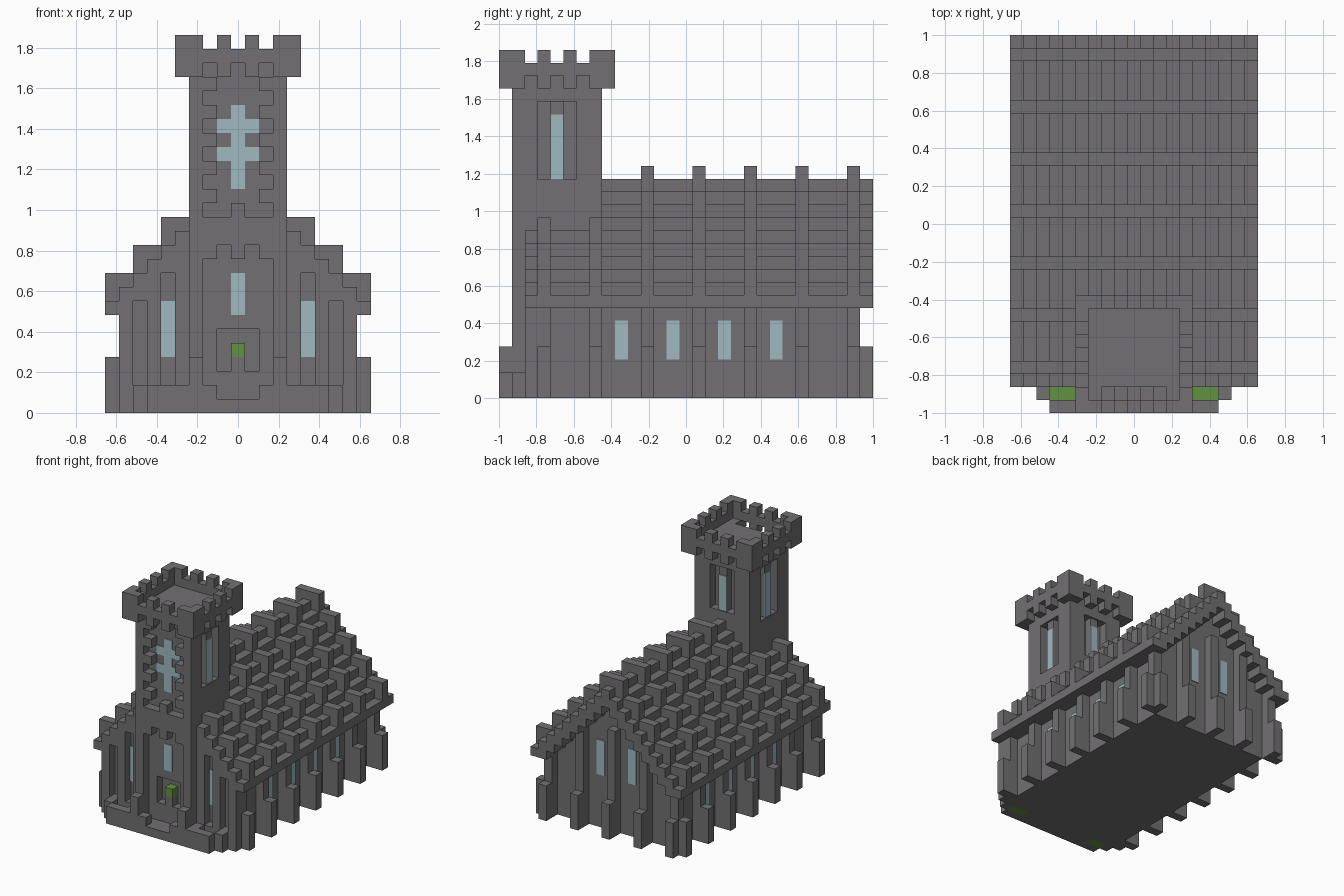
import bpy, bmesh
from mathutils import Vector

if "Cube" in bpy.data.objects:
    bpy.data.objects.remove(bpy.data.objects["Cube"], do_unlink=True)

U = 2 / 29  # one block


def material(name, rgb):
    m = bpy.data.materials.new(name)
    m.use_nodes = True
    m.diffuse_color = (*rgb, 1)
    m.node_tree.nodes["Principled BSDF"].inputs["Base Color"].default_value = (*rgb, 1)
    return m


STONE = material("grey stone", (0.168, 0.162, 0.168))
GLASS = material("pale blue glass", (0.35, 0.49, 0.53))
GRASS = material("green grass", (0.12, 0.29, 0.05))


class Part:
    """Collects boxes given in block units; x is centred, y counts from the front."""

    def __init__(self):
        self.bm = bmesh.new()

    def box(self, x0, x1, y0, y1, z0, z1):
        lo, hi = Vector((x0, y0, z0)), Vector((x1, y1, z1))
        verts = bmesh.ops.create_cube(self.bm, size=1)["verts"]
        for v in verts:
            p = (lo + hi) / 2 + v.co * (hi - lo)
            v.co = Vector((p.x * U, p.y * U - 1, p.z * U))

    def pair(self, x0, x1, *rest):
        self.box(x0, x1, *rest)
        self.box(-x1, -x0, *rest)

    def finish(self, name, mat):
        mesh = bpy.data.meshes.new(name)
        self.bm.to_mesh(mesh)
        self.bm.free()
        mesh.materials.append(mat)
        ob = bpy.data.objects.new(name, mesh)
        bpy.context.collection.objects.link(ob)


RIBS = range(3, 28, 4)

# Nave body with stepped gables
p = Part()
for k in range(8):
    p.pair(k - 0.5, k + 0.5, 3, 27, 0, 16 - k)
p.finish("nave_walls", STONE)

# Side, back and front buttresses
p = Part()
for y in RIBS:
    p.pair(7.5, 8.5, y, y + 1, 0, 7)
    p.pair(8.5, 9.5, y, y + 1, 0, 4)
for k in (0, 4, 8):
    p.pair(k - 0.5, k + 0.5, 27, 28, 0, min(16 - k, 12))
    p.pair(k - 0.5, k + 0.5, 28, 29, 0, 4)
p.pair(3.5, 4.5, 2, 3, 0, 11)
p.pair(5.5, 6.5, 2, 3, 0, 9)
p.pair(7.5, 8.5, 2, 3, 0, 7)
p.pair(3.5, 7.5, 2, 3, 0, 2)
p.finish("buttresses", STONE)

# Stepped roof and its raised ribs
roof, ribs = Part(), Part()
for k in range(10):
    roof.pair(k - 0.5, k + 0.5, 2, 29, max(7, 15 - k), 17 - k)
    top = 18 - 2 * (k // 2)
    for y in RIBS:
        ribs.pair(k - 0.5, k + 0.5, y, y + 1, 16 - k, top)
roof.finish("roof", STONE)
ribs.finish("roof_ribs", STONE)

# Tower: core, corner piers, lower walls and grooved upper walls
p = Part()
p.box(-2.5, 2.5, 3, 7, 0, 25)
p.pair(2.5, 3.5, 1, 3, 0, 25)
p.pair(2.5, 3.5, 6, 8, 0, 25)
p.pair(2.5, 3.5, 3, 6, 0, 17)
p.pair(2.5, 3.5, 3, 6, 23, 25)
p.pair(2.5, 3.3, 4, 5, 17, 23)
p.pair(1.5, 2.5, 7, 8, 0, 25)
p.box(-1.5, 1.5, 7, 8, 0, 17)
p.box(-1.5, 1.5, 7, 8, 23, 25)
p.box(-0.5, 0.5, 7, 7.8, 17, 23)
p.finish("tower", STONE)

# Tower front: portal arch, toothed surround and door pedestal
p = Part()
p.box(-2.5, 2.5, 2, 3, 11, 25)
p.pair(1.5, 2.5, 2, 3, 0, 11)
p.box(-1.5, 1.5, 2, 3, 6, 11)
p.box(-2.5, 2.5, 1, 2, 12, 14)
p.pair(1.5, 2.5, 1, 2, 11, 12)
p.box(-0.5, 0.5, 1, 2, 11, 15)
for z in range(15, 24, 2):
    p.pair(1.5, 2.5, 1, 2, z, z + 1)
p.box(-2.5, 2.5, 1, 3, 0, 1)
p.pair(0.5, 1.5, 2, 3, 0, 3)
p.box(-0.5, 0.5, 2, 3, 0, 4)
p.finish("tower_front", STONE)

# Battlement ring with notched corbels below and merlons above
p = Part()
for a in range(-4, 5):
    notch = a in (-2, 0, 2)
    z0, z1 = (25, 26) if notch else (24, 27)
    for side in (0, 8):
        p.box(a - 0.5, a + 0.5, side, side + 1, z0, z1)
    if abs(a) < 4:
        p.pair(3.5, 4.5, a + 4, a + 5, z0, z1)
p.finish("battlements", STONE)

# Entrance step, gate posts and planter rims
p = Part()
p.box(-1.5, 1.5, 0, 1, 0, 1)
p.pair(1.5, 2.5, 0, 1, 0, 2)
p.pair(2.5, 3.5, 0, 1, 0, 4)
p.pair(3.5, 6.5, 0, 1, 0, 2)
p.pair(6.5, 7.5, 1, 2, 0, 2)
p.pair(3.5, 4.5, 1, 2, 0, 2)
p.finish("entrance_and_planters", STONE)

# Grass in the planters and on the door pedestal
p = Part()
p.pair(4.5, 6.5, 1, 2, 0, 1.4)
p.box(-0.5, 0.5, 2, 3, 4, 5)
p.finish("planting", GRASS)

# Window panes
T = 0.1
p = Part()
for y in range(9, 22, 4):
    p.pair(7.5, 7.5 + T, y, y + 1, 3, 6)
p.pair(1.5, 2.5, 27, 27 + T, 6, 10)
p.pair(4.5, 5.5, 3 - T, 3, 4, 8)
p.box(-0.5, 0.5, 2 - T, 2, 7, 10)
p.box(-0.5, 0.5, 2 - T, 2, 16, 22)
for z in (18, 20):
    p.pair(0.5, 1.5, 2 - T, 2, z, z + 1)
p.pair(3.3, 3.3 + T, 4, 5, 17, 22)
p.box(-0.5, 0.5, 7.8, 7.8 + T, 17, 22)
p.finish("windows", GLASS)
